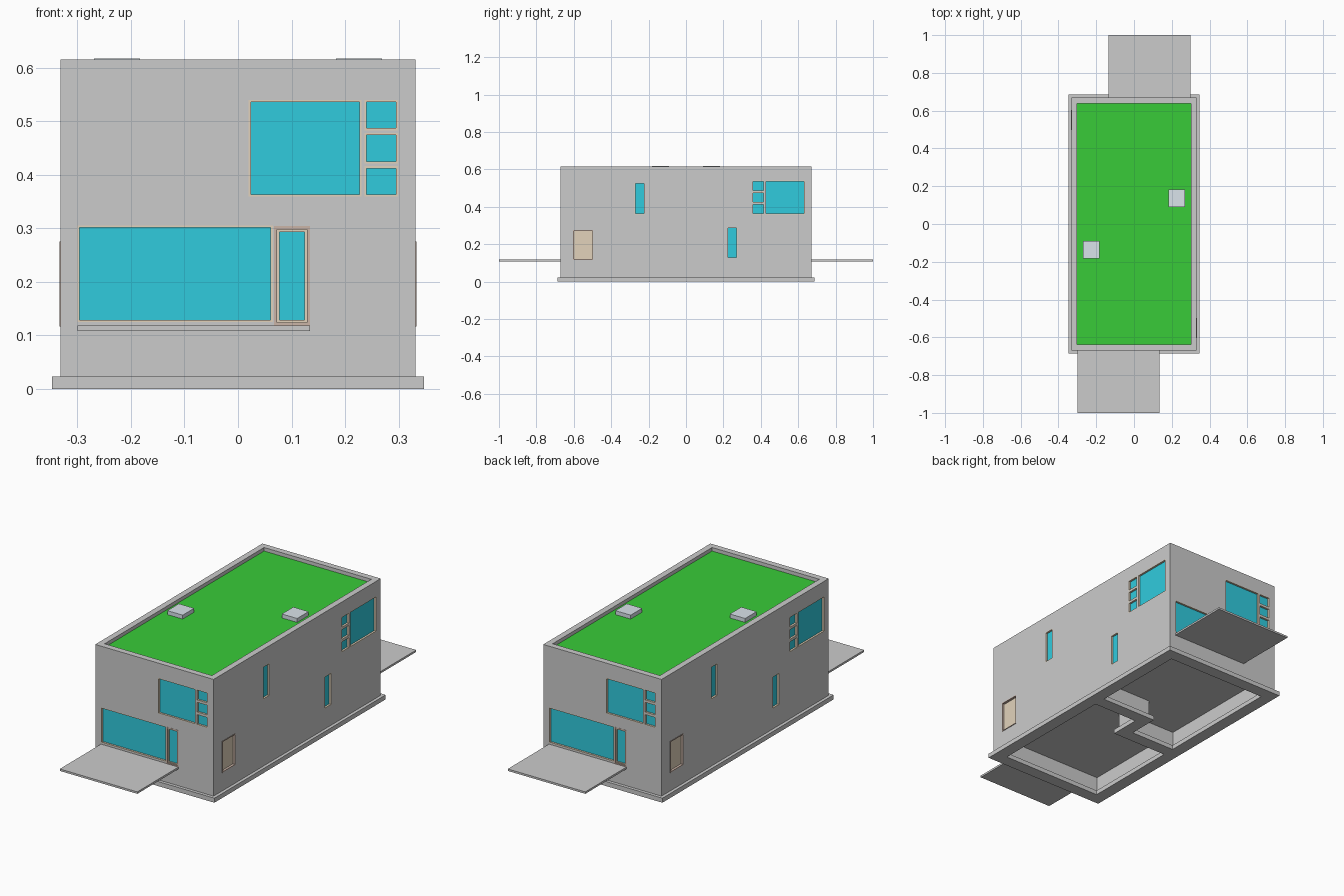
import bpy, bmesh
from math import pi

if "Cube" in bpy.data.objects:
    bpy.data.objects.remove(bpy.data.objects["Cube"])

W, L = 0.332, 0.67          # outer wall half sizes
T = 0.031                   # wall thickness
BASE, FLOOR, TOP = 0.023, 0.108, 0.615


def material(name, rgb):
    m = bpy.data.materials.new(name)
    m.diffuse_color = (*rgb, 1)
    m.use_nodes = True
    m.node_tree.nodes["Principled BSDF"].inputs["Base Color"].default_value = m.diffuse_color
    return m


GLASS = material("glass_blue", (0.03, 0.60, 0.73))
TAN = material("light_wood", (0.76, 0.65, 0.50))
BROWN = material("dark_wood", (0.60, 0.46, 0.39))
GREEN = material("roof_green", (0.04, 0.60, 0.04))
PALE = material("skylight_pale", (0.70, 0.77, 0.83))


def add_box(bm, b):
    x0, x1, y0, y1, z0, z1 = b
    v = bmesh.ops.create_cube(bm, size=1)["verts"]
    for p in v:
        p.co = ((x0 + x1) / 2 + p.co.x * (x1 - x0),
                (y0 + y1) / 2 + p.co.y * (y1 - y0),
                (z0 + z1) / 2 + p.co.z * (z1 - z0))


def finish(bm, name, mat=None):
    bmesh.ops.recalc_face_normals(bm, faces=bm.faces)
    me = bpy.data.meshes.new(name)
    bm.to_mesh(me)
    bm.free()
    if mat:
        me.materials.append(mat)
    ob = bpy.data.objects.new(name, me)
    bpy.context.collection.objects.link(ob)
    return ob


def boxes(name, items, mat=None):
    bm = bmesh.new()
    for b in items:
        add_box(bm, b)
    return finish(bm, name, mat)


def pair(name, items, mat=None):
    """The second dwelling is the first one turned half way round."""
    a = boxes(name, items, mat)
    b = bpy.data.objects.new(name + "_opposite", a.data)
    b.rotation_euler.z = pi
    bpy.context.collection.objects.link(b)


def ring(name, ox, oy, ix, iy, z0, z1):
    bm = bmesh.new()
    loops = [[bm.verts.new((sx * hx, sy * hy, z)) for sx, sy in ((-1, -1), (1, -1), (1, 1), (-1, 1))]
             for hx, hy, z in ((ox, oy, z0), (ox, oy, z1), (ix, iy, z1), (ix, iy, z0))]
    for k in range(4):
        a, b = loops[k], loops[(k + 1) % 4]
        for i in range(4):
            j = (i + 1) % 4
            bm.faces.new((a[i], a[j], b[j], b[i]))
    return finish(bm, name)


def on_wall(side, r, d0, d1):
    """Rectangle r=(u0,u1,z0,z1) on a wall, from depth d0 to d1 inwards."""
    u0, u1, z0, z1 = r
    if side == "front":
        return (u0, u1, -L + d0, -L + d1, z0, z1)
    return (W - d1, W - d0, u0, u1, z0, z1)


def frame(side, r, t, d0, d1):
    u0, u1, z0, z1 = r
    bars = ((u0, u0 + t, z0, z1), (u1 - t, u1, z0, z1),
            (u0 + t, u1 - t, z0, z0 + t), (u0 + t, u1 - t, z1 - t, z1))
    return [on_wall(side, b, d0, d1) for b in bars]


def inset(r, t):
    return (r[0] + t, r[1] - t, r[2] + t, r[3] - t)


# footing and walls
ring("footing", W + 0.016, L + 0.016, W - T - 0.016, L - T - 0.016, 0, BASE)
walls = ring("outer_walls", W, L, W - T, L - T, BASE, TOP)

# stepped party wall and its footing
for name, h, z0, z1 in (("party_footing", 0.032, 0, BASE), ("party_wall", 0.016, BASE, FLOOR)):
    e = W - T - (0.016 if z0 == 0 else 0)
    boxes(name, [(-h, h, -0.08 - h, 0.08 + h, z0, z1),
                 (h, e, 0.08 - h, 0.08 + h, z0, z1),
                 (-e, -h, -0.08 - h, -0.08 + h, z0, z1)])

# ground floor slab, green roof, skylights, terraces
boxes("ground_floor", [(-W + T, W - T, -L + T, L - T, FLOOR, 0.118)])
boxes("green_roof", [(-W + T, W - T, -L + T, L - T, 0.575, 0.597)], GREEN)
pair("skylight", [(0.183, 0.269, 0.09, 0.182, 0.597, 0.617)], PALE)
pair("terrace", [(-0.30, 0.135, -1.0, -L, FLOOR, 0.118)])

# windows
windows = {
    "upper_window": ("front", (0.02, 0.231, 0.359, 0.54)),
    "living_window": ("front", (-0.30, 0.065, 0.125, 0.305)),
    "side_upper_window": ("right", (0.425, 0.636, 0.359, 0.54)),
    "side_slot_upper": ("right", (-0.275, -0.221, 0.36, 0.528)),
    "side_slot_lower": ("right", (0.221, 0.275, 0.125, 0.29)),
}
for i in range(3):
    z = 0.359 + i * 0.062
    windows[f"small_pane_{i + 1}"] = ("front", (0.236, 0.299, z, z + 0.057))
    windows[f"side_small_pane_{i + 1}"] = ("right", (0.355, 0.418, z, z + 0.057))

cuts = []
for name, (side, r) in windows.items():
    cuts.append(on_wall(side, r, -0.02, 0.02))
    pair(name + "_frame", frame(side, r, 0.004, 0, 0.02), TAN)
    pair(name + "_glass", [on_wall(side, inset(r, 0.004), 0.01, 0.018)], GLASS)

# glazed terrace door
door = (0.067, 0.135, 0.118, 0.304)
cuts.append(on_wall("front", door, -0.02, 0.02))
pair("terrace_door_frame", frame("front", door, 0.006, -0.001, 0.02), BROWN)
pair("terrace_door_leaf", frame("front", inset(door, 0.006), 0.005, 0.004, 0.02), TAN)
pair("terrace_door_glass", [on_wall("front", inset(door, 0.011), 0.01, 0.018)], GLASS)

# solid side entrance door
door = (-0.603, -0.497, 0.116, 0.275)
cuts.append(on_wall("right", door, -0.02, 0.02))
pair("entrance_door_frame", frame("right", door, 0.004, -0.002, 0.02), BROWN)
pair("entrance_door_leaf", [on_wall("right", inset(door, 0.004), 0.01, 0.018)], TAN)

# cut the openings on all four walls
both = cuts + [(-b[1], -b[0], -b[3], -b[2], b[4], b[5]) for b in cuts]
cutter = boxes("opening_cutter", both)
cutter.hide_render = True
mod = walls.modifiers.new("openings", "BOOLEAN")
mod.operation, mod.solver, mod.object = "DIFFERENCE", "EXACT", cutter
bpy.context.view_layer.objects.active = walls
bpy.ops.object.modifier_apply(modifier=mod.name)
bpy.data.objects.remove(cutter)
